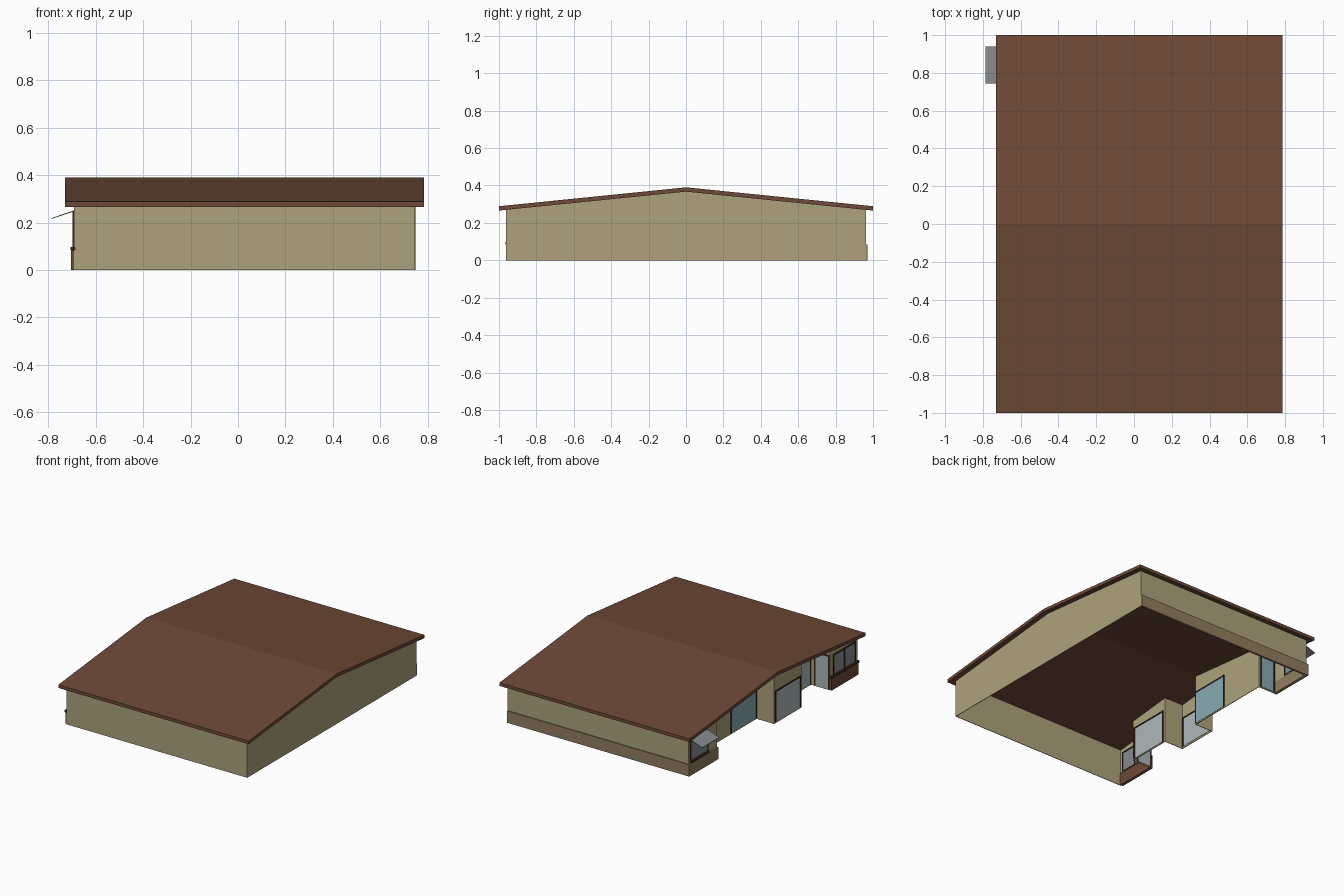
import bpy, bmesh
from mathutils import Matrix

if "Cube" in bpy.data.objects:
    bpy.data.objects.remove(bpy.data.objects["Cube"])


def material(name, r, g, b):
    m = bpy.data.materials.new(name)
    m.diffuse_color = (r, g, b, 1)
    m.use_nodes = True
    m.node_tree.nodes["Principled BSDF"].inputs["Base Color"].default_value = m.diffuse_color
    return m


BEIGE = material("beige_wall", 0.42, 0.365, 0.20)
TAN = material("tan_plinth", 0.29, 0.205, 0.115)
BROWN = material("brown_roof", 0.155, 0.067, 0.038)
DARK = material("dark_brown_frame", 0.045, 0.022, 0.014)
PALE = material("pale_glass", 0.42, 0.48, 0.49)
BLUE = material("blue_glass", 0.25, 0.40, 0.45)
GREY = material("grey_glass", 0.24, 0.26, 0.27)


def finish(name, bm, mat):
    bmesh.ops.recalc_face_normals(bm, faces=bm.faces)
    me = bpy.data.meshes.new(name)
    bm.to_mesh(me)
    bm.free()
    me.materials.append(mat)
    ob = bpy.data.objects.new(name, me)
    bpy.context.collection.objects.link(ob)
    return ob


def boxes(name, mat, *specs):
    """One object made of boxes given as (x0, x1, y0, y1, z0, z1)."""
    bm = bmesh.new()
    for x0, x1, y0, y1, z0, z1 in specs:
        m = (Matrix.Translation(((x0 + x1) / 2, (y0 + y1) / 2, (z0 + z1) / 2))
             @ Matrix.Diagonal((x1 - x0, y1 - y0, z1 - z0, 1)))
        bmesh.ops.create_cube(bm, size=1, matrix=m)
    return finish(name, bm, mat)


def extruded(name, mat, profile, axis, a, b):
    """Prism of a 2D profile along x (profile y,z) or y (profile x,z)."""
    bm = bmesh.new()
    place = (lambda p, t: (t, p[0], p[1])) if axis == "x" else (lambda p, t: (p[0], t, p[1]))
    lo = [bm.verts.new(place(p, a)) for p in profile]
    hi = [bm.verts.new(place(p, b)) for p in profile]
    n = len(profile)
    bm.faces.new(lo)
    bm.faces.new(hi[::-1])
    for i in range(n):
        j = (i + 1) % n
        bm.faces.new((lo[i], hi[i], hi[j], lo[j]))
    return finish(name, bm, mat)


def window(name, axis, plane, a0, a1, z0, z1, glass, mullions=0, w=0.009):
    """Pane through a wall lying in the plane axis = const, with a frame."""
    def spec(p, q, r, s, half):
        if axis == "x":
            return (plane - half, plane + half, p, q, r, s)
        return (p, q, plane - half, plane + half, r, s)
    boxes(name + "_glass", glass, spec(a0, a1, z0, z1, 0.0045))
    bars = [spec(a0 - w, a0, z0, z1, 0.008), spec(a1, a1 + w, z0, z1, 0.008),
            spec(a0 - w, a1 + w, z1, z1 + w, 0.008)]
    for i in range(mullions):
        c = a0 + (a1 - a0) * (i + 1) / (mullions + 1)
        bars.append(spec(c - w / 2, c + w / 2, z0, z1, 0.008))
    boxes(name + "_frame", DARK, *bars)


# gabled roof slab
extruded("roof", BROWN, [(-1, 0.266), (0, 0.367), (1, 0.266),
                         (1, 0.289), (0, 0.39), (-1, 0.289)], "x", -0.73, 0.785)

# outer walls: plan outline raised to the roof slope, no floor
plan = [(-0.69, -0.96), (0.745, -0.96), (0.745, 0), (0.745, 0.96), (-0.69, 0.96),
        (-0.69, 0.64), (-0.55, 0.64), (-0.55, 0), (-0.55, -0.015), (-0.69, -0.015),
        (-0.69, -0.32), (-0.54, -0.32), (-0.54, -0.65), (-0.69, -0.65)]
bm = bmesh.new()
low = [bm.verts.new((x, y, 0)) for x, y in plan]
top = [bm.verts.new((x, y, 0.368 - 0.101 * abs(y))) for x, y in plan]
for i in range(len(plan)):
    j = (i + 1) % len(plan)
    bm.faces.new((low[i], low[j], top[j], top[i]))
walls = finish("walls", bm, BEIGE)
solid = walls.modifiers.new("thickness", "SOLIDIFY")
solid.thickness = 0.006
solid.offset = 0

# plinths
boxes("back_plinth", TAN, (-0.705, 0.745, 0.955, 0.97, 0, 0.085),
      (-0.705, -0.683, 0.637, 0.97, 0, 0.085))
boxes("front_plinth", BROWN, (-0.705, -0.683, -0.957, -0.65, 0, 0.083))

# window sills
boxes("front_sill", DARK, (-0.707, -0.686, -0.965, -0.65, 0.085, 0.098))
boxes("back_sill", DARK, (-0.705, -0.686, 0.74, 0.945, 0.088, 0.098))

# windows and doors along the left facade
window("front_window", "x", -0.69, -0.93, -0.69, 0.10, 0.235, GREY, 1)
window("back_window", "x", -0.69, 0.75, 0.935, 0.10, 0.24, GREY)
window("centre_window", "x", -0.69, -0.305, -0.03, 0.012, 0.225, PALE)
window("front_recess_window", "x", -0.54, -0.63, -0.345, 0.008, 0.235, PALE)
window("back_recess_window", "x", -0.55, -0.005, 0.275, 0.008, 0.24, BLUE)
window("front_door", "y", -0.65, -0.68, -0.58, 0.008, 0.24, PALE)
window("back_door", "y", 0.64, -0.675, -0.57, 0.008, 0.24, BLUE)

# tilted open sash above the back window
extruded("awning", GREY, [(-0.69, 0.248), (-0.787, 0.215), (-0.787, 0.219), (-0.69, 0.252)],
         "y", 0.745, 0.94)
